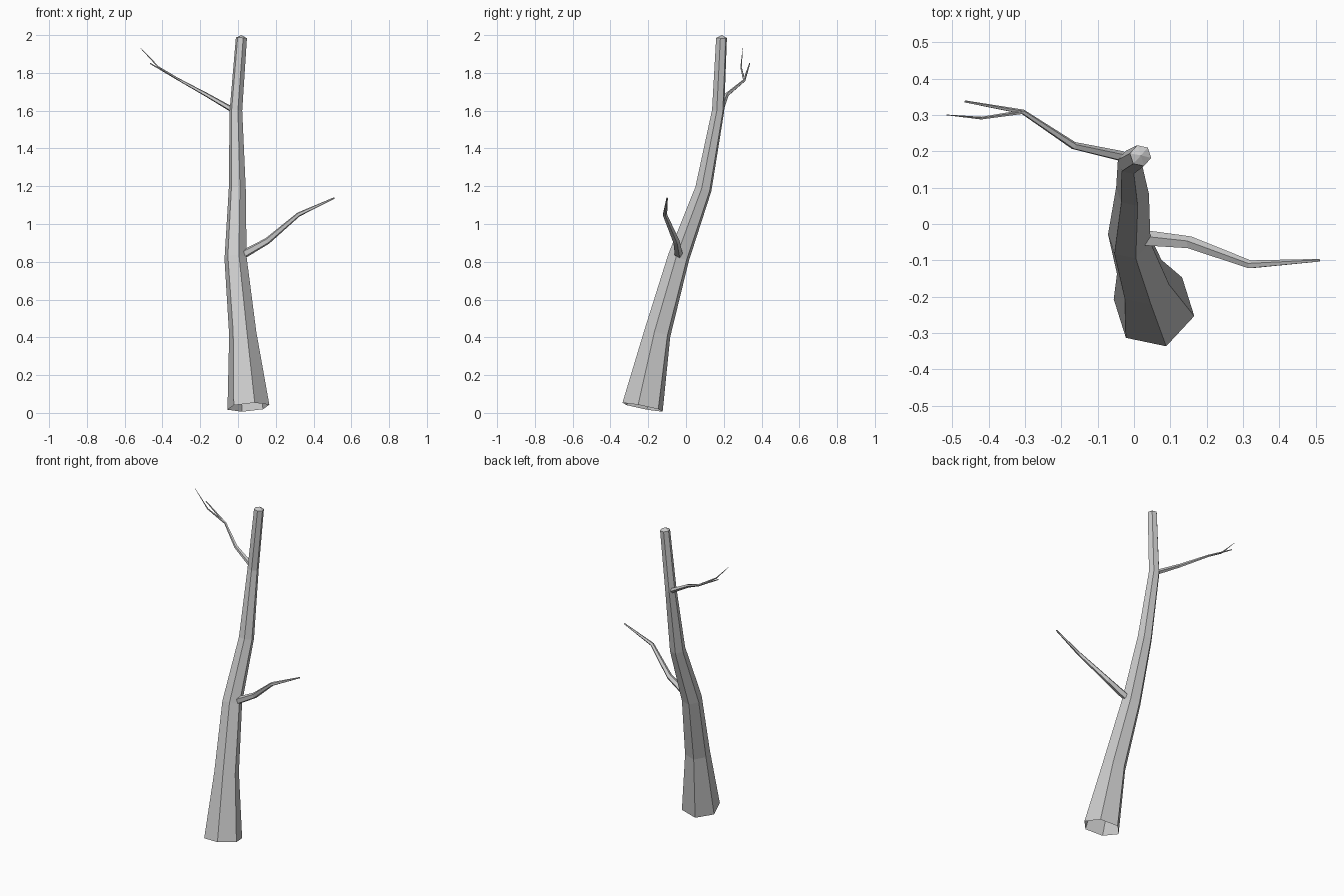
import bpy, bmesh, math
from mathutils import Vector

cube = bpy.data.objects.get("Cube")
if cube:
    bpy.data.objects.remove(cube, do_unlink=True)

bark = bpy.data.materials.new("grey_bark")
bark.use_nodes = True
colour = (0.6, 0.6, 0.6, 1)
bark.diffuse_color = colour
bark.node_tree.nodes["Principled BSDF"].inputs["Base Color"].default_value = colour


def limb(name, path, sides, turn, tip):
    """Faceted tapering tube along (x, y, z, radius) points, open at the base, pointed cap at the end."""
    pts = [Vector(p[:3]) for p in path]
    bm = bmesh.new()
    rings = []
    for i, (c, p) in enumerate(zip(pts, path)):
        dirs = [(b - a).normalized() for a, b in zip(pts[max(i - 1, 0):i + 1], pts[max(i, 1):i + 2])]
        if i == 0:
            dirs = [(pts[1] - c).normalized()]
        elif i == len(pts) - 1:
            dirs = [(c - pts[i - 1]).normalized()]
        t = sum(dirs, Vector()).normalized()
        # Cross-section axes: across the limb, kept steady from ring to ring
        ref = Vector((0, 1, 0))
        u = ref.cross(t).normalized()
        v = t.cross(u)
        ring = []
        for k in range(sides):
            a = math.radians(turn) + math.tau * k / sides
            ring.append(bm.verts.new(c + (u * math.cos(a) + v * math.sin(a)) * p[3]))
        rings.append(ring)
    for lo, hi in zip(rings, rings[1:]):
        for k in range(sides):
            n = (k + 1) % sides
            bm.faces.new((lo[k], lo[n], hi[n], hi[k]))
    apex = bm.verts.new(pts[-1] + t * tip)
    for k in range(sides):
        bm.faces.new((rings[-1][k], rings[-1][(k + 1) % sides], apex))
    mesh = bpy.data.meshes.new(name)
    bm.to_mesh(mesh)
    bm.free()
    mesh.materials.append(bark)
    bpy.context.collection.objects.link(bpy.data.objects.new(name, mesh))


# Leaning trunk, hollow at the foot
limb("trunk", [(0.055, -0.23, 0.03, 0.114), (0.025, -0.152, 0.42, 0.074),
               (-0.013, -0.04, 0.82, 0.06), (-0.004, 0.092, 1.185, 0.046),
               (-0.011, 0.17, 1.6, 0.034), (0.018, 0.188, 1.985, 0.03)], 6, -12, 0.015)

# Lower branch on the left
limb("lower_branch", [(0.03, -0.04, 0.84, 0.023), (0.155, -0.052, 0.91, 0.018),
                      (0.32, -0.112, 1.05, 0.012), (0.51, -0.1, 1.138, 0.004)], 5, 18, 0.002)

# Upper branch on the right, with a forked end
fork = (-0.305, 0.308, 1.76)
limb("upper_branch", [(-0.03, 0.185, 1.605, 0.015), (-0.165, 0.215, 1.683, 0.011),
                      (*fork, 0.007), (-0.465, 0.337, 1.85, 0.003)], 5, 18, 0.002)
limb("upper_twig", [(*fork, 0.006), (-0.42, 0.291, 1.83, 0.004),
                    (-0.515, 0.3, 1.93, 0.001)], 5, 18, 0.001)
